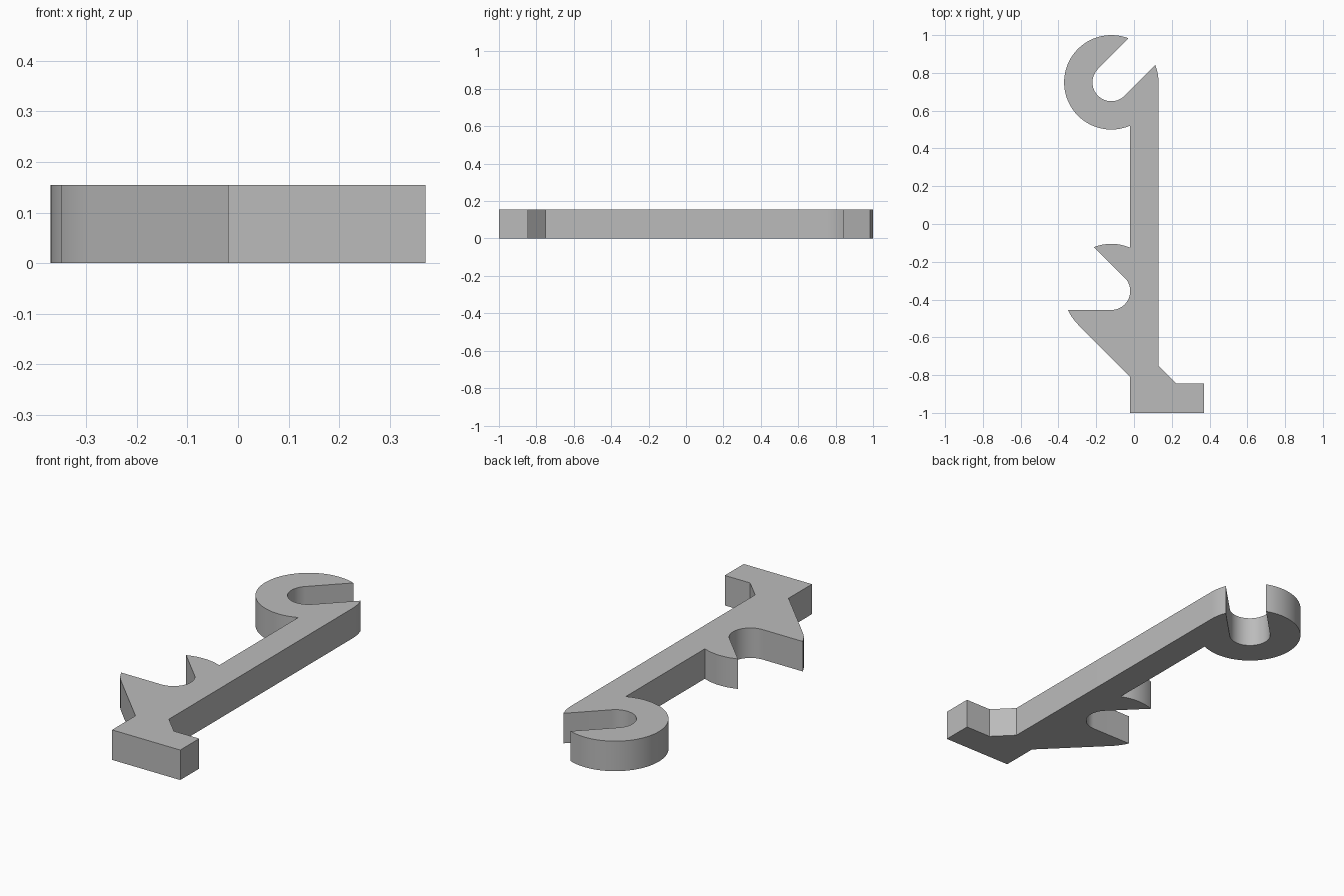
import bpy, bmesh
from math import radians, degrees, cos, sin, asin
from mathutils import Vector

if "Cube" in bpy.data.objects:
    bpy.data.objects.remove(bpy.data.objects["Cube"], do_unlink=True)

THICK = 0.155
OUTER, INNER = 0.25, 0.10
RING = Vector((-0.12, 0.75))
HOOK = Vector((-0.12, -0.355))
LEFT, RIGHT = -0.02, 0.13
SLOT = degrees(asin(INNER / OUTER))      # where slot walls meet the outer circle
SHANK = degrees(asin((LEFT - RING.x) / OUTER))  # where the shank side meets it


def arc(centre, radius, start, end):
    """Points along an arc, angles in degrees."""
    steps = max(3, round(abs(end - start) / 4))
    angles = [radians(start + (end - start) * i / steps) for i in range(steps + 1)]
    return [(centre.x + radius * cos(a), centre.y + radius * sin(a)) for a in angles]


# Open ring with a diagonal slot
outline = arc(RING, OUTER, 0, 45 - SLOT)
outline += arc(RING, INNER, -45, -225)
outline += arc(RING, OUTER, 45 + SLOT, 270 + SHANK)
# Side hook: upper barb, round throat, lower barb
outline += arc(HOOK, OUTER, 90 - SHANK, 135 - SLOT)
outline += arc(HOOK, INNER, 45, -90)
outline += arc(HOOK, OUTER, 180 + SLOT, 225)
# Foot with chamfered inner corner
outline += [(LEFT, -0.809), (LEFT, -1), (0.37, -1), (0.37, -0.845),
            (0.225, -0.845), (RIGHT, -0.75)]

# Extrude the outline into a flat plate
bm = bmesh.new()
base = bm.faces.new([bm.verts.new((x, y, 0)) for x, y in outline])
top = bmesh.ops.extrude_face_region(bm, geom=[base], use_keep_orig=True)
bmesh.ops.translate(bm, vec=(0, 0, THICK),
                    verts=[g for g in top["geom"] if isinstance(g, bmesh.types.BMVert)])
bmesh.ops.recalc_face_normals(bm, faces=bm.faces)
mesh = bpy.data.meshes.new("hook_tool")
bm.to_mesh(mesh)
bm.free()

# Plain grey material
grey = bpy.data.materials.new("grey")
grey.use_nodes = True
colour = (0.5, 0.5, 0.5, 1)
grey.diffuse_color = colour
grey.node_tree.nodes["Principled BSDF"].inputs["Base Color"].default_value = colour
mesh.materials.append(grey)

tool = bpy.data.objects.new("hook_tool", mesh)
bpy.context.collection.objects.link(tool)
bpy.ops.object.select_all(action="DESELECT")
tool.select_set(True)
bpy.context.view_layer.objects.active = tool
bpy.ops.object.shade_smooth_by_angle(angle=radians(30))
